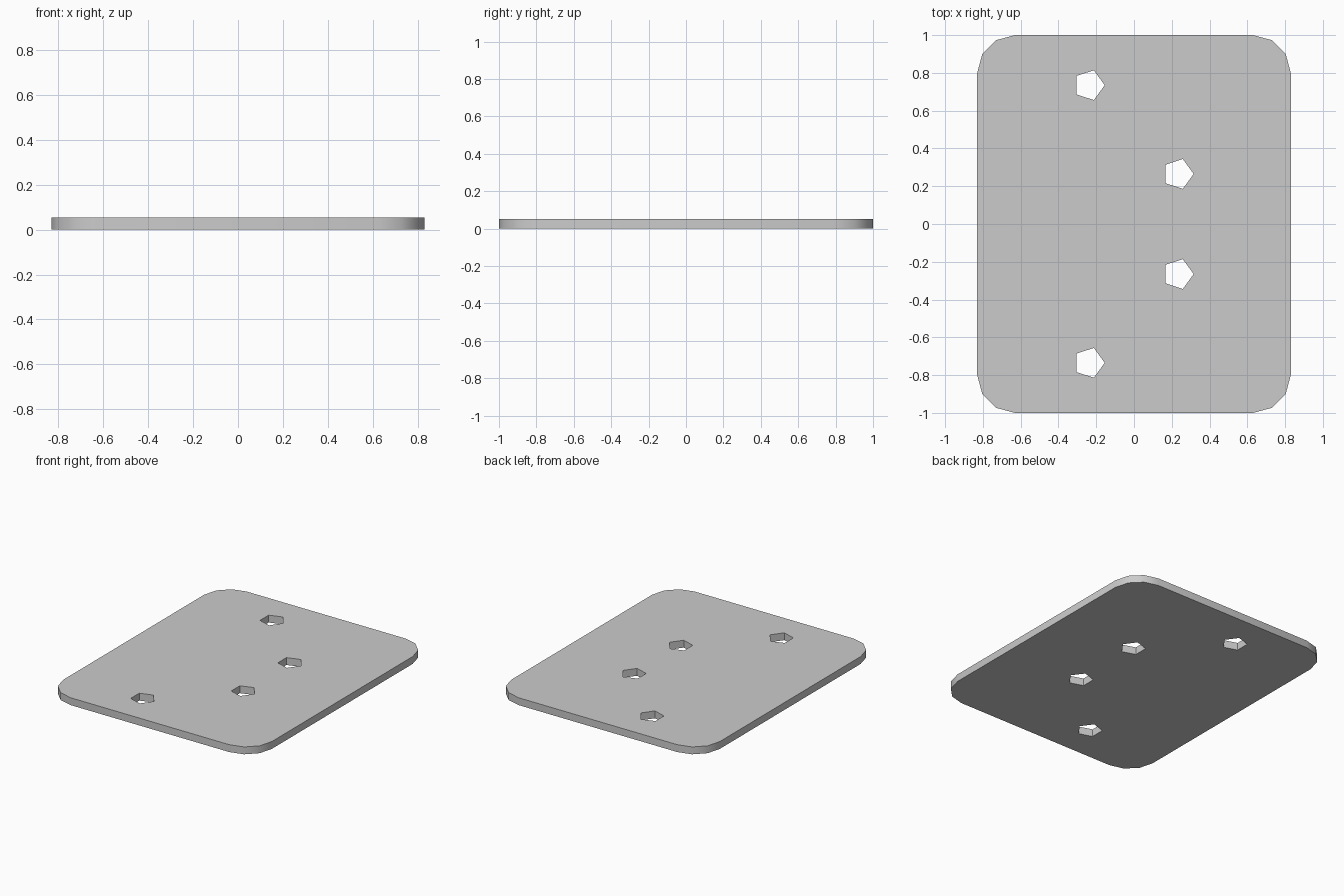
import bpy, bmesh
from math import sin, cos, pi, radians

if "Cube" in bpy.data.objects:
    bpy.data.objects.remove(bpy.data.objects["Cube"])

HALF_W, HALF_L, THICK = 0.83, 1.0, 0.053
CORNER_R, HOLE_R = 0.2, 0.083


def arc(cx, cy, r, start, end, steps):
    return [(cx + r * cos(start + (end - start) * i / steps),
             cy + r * sin(start + (end - start) * i / steps)) for i in range(steps + 1)]


def make_leaf(name, side):
    # Half plate: straight edge on the seam, two rounded outer corners
    cx, cy = HALF_W - CORNER_R, HALF_L - CORNER_R
    outline = [(-HALF_W, 0), (HALF_W, 0)]
    outline += arc(cx, cy, CORNER_R, 0, pi / 2, 3)
    outline += arc(-cx, cy, CORNER_R, pi / 2, pi, 3)

    # Five-sided screw holes, staggered
    holes = [arc(x, y, HOLE_R, 0, 2 * pi, 5)[:-1]
             for x, y in ((-0.238, 0.735), (0.233, 0.265))]

    bm = bmesh.new()
    for loop in [outline] + holes:
        verts = [bm.verts.new((x, y * side, 0)) for x, y in loop]
        for a, b in zip(verts, verts[1:] + verts[:1]):
            bm.edges.new((a, b))
    bmesh.ops.triangle_fill(bm, use_beauty=True, use_dissolve=False, edges=bm.edges[:], normal=(0, 0, 1))

    # Give the leaf its thickness
    ext = bmesh.ops.extrude_face_region(bm, geom=bm.faces[:], use_keep_orig=True)
    top = [v for v in ext["geom"] if isinstance(v, bmesh.types.BMVert)]
    bmesh.ops.translate(bm, verts=top, vec=(0, 0, THICK))
    bmesh.ops.recalc_face_normals(bm, faces=bm.faces[:])

    mesh = bpy.data.meshes.new(name)
    bm.to_mesh(mesh)
    bm.free()
    obj = bpy.data.objects.new(name, mesh)
    bpy.context.collection.objects.link(obj)
    bpy.ops.object.select_all(action="DESELECT")
    obj.select_set(True)
    bpy.context.view_layer.objects.active = obj
    bpy.ops.object.shade_smooth_by_angle(angle=radians(40))


make_leaf("back_leaf", 1)
make_leaf("front_leaf", -1)
